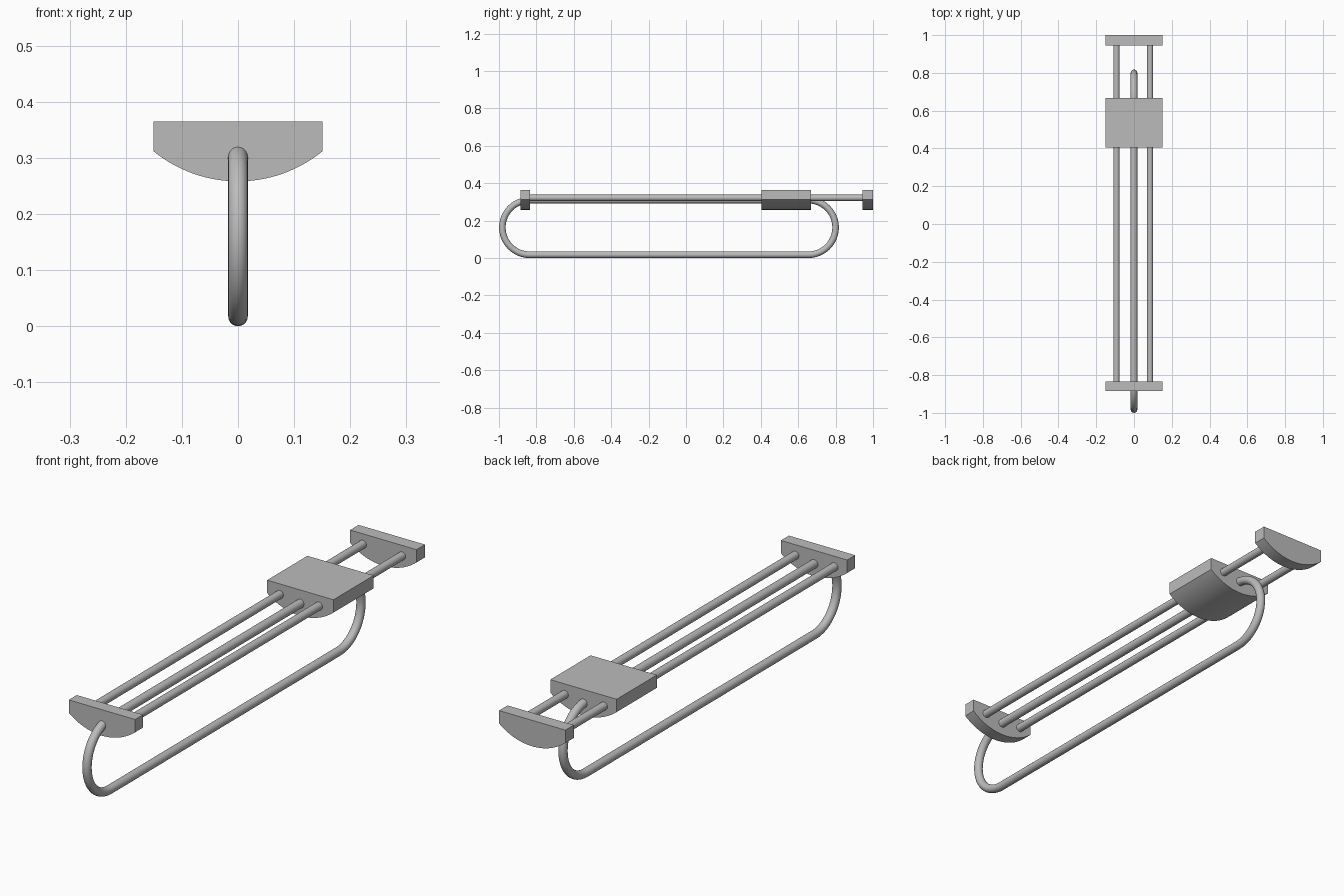
import bpy, bmesh, math
from mathutils import Vector

cube = bpy.data.objects.get("Cube")
if cube:
    bpy.data.objects.remove(cube, do_unlink=True)

steel = bpy.data.materials.new("grey_steel")
steel.use_nodes = True
steel.diffuse_color = (0.5, 0.5, 0.5, 1)
steel.node_tree.nodes["Principled BSDF"].inputs["Base Color"].default_value = (0.5, 0.5, 0.5, 1)


def finish(name, bm):
    bmesh.ops.recalc_face_normals(bm, faces=bm.faces)
    mesh = bpy.data.meshes.new(name)
    bm.to_mesh(mesh)
    bm.free()
    mesh.materials.append(steel)
    obj = bpy.data.objects.new(name, mesh)
    bpy.context.collection.objects.link(obj)
    bpy.ops.object.select_all(action="DESELECT")
    obj.select_set(True)
    bpy.context.view_layer.objects.active = obj
    bpy.ops.object.shade_smooth_by_angle(angle=math.radians(35))
    return obj


# Flat-topped, round-bottomed block extruded along y
HALF, TOP, SHOULDER, BOTTOM = 0.151, 0.365, 0.312, 0.258


def block(name, y0, y1):
    sag = SHOULDER - BOTTOM
    radius = (HALF ** 2 + sag ** 2) / (2 * sag)
    sweep = math.asin(HALF / radius)
    steps = 28
    outline = [(-HALF, TOP)]
    for i in range(steps + 1):
        a = sweep * (2 * i / steps - 1)
        outline.append((radius * math.sin(a), BOTTOM + radius * (1 - math.cos(a))))
    outline.append((HALF, TOP))
    bm = bmesh.new()
    face = bm.faces.new([bm.verts.new((x, y0, z)) for x, z in outline])
    ext = bmesh.ops.extrude_face_region(bm, geom=[face])
    verts = [v for v in ext["geom"] if isinstance(v, bmesh.types.BMVert)]
    bmesh.ops.translate(bm, verts=verts, vec=(0, y1 - y0, 0))
    return finish(name, bm)


# Round tube swept along a path lying in a plane of constant x
def tube(name, path, radius, closed=False, sides=20):
    bm = bmesh.new()
    rings = []
    count = len(path)
    for i, p in enumerate(path):
        before = path[i - 1] if closed or i else p
        after = path[(i + 1) % count] if closed or i < count - 1 else p
        tangent = (after - before).normalized()
        side = Vector((1, 0, 0))
        up = tangent.cross(side)
        rings.append([bm.verts.new(p + radius * (math.cos(t) * side + math.sin(t) * up))
                      for t in (math.tau * k / sides for k in range(sides))])
    for i in range(count if closed else count - 1):
        a, b = rings[i], rings[(i + 1) % count]
        for k in range(sides):
            n = (k + 1) % sides
            bm.faces.new((a[k], a[n], b[n], b[k]))
    if not closed:
        bm.faces.new(rings[0])
        bm.faces.new(rings[-1])
    return finish(name, bm)


block("front_end_plate", -0.885, -0.833)
block("slider_block", 0.405, 0.667)
block("rear_end_plate", 0.945, 1.0)

# Twin guide rods
for label, x in (("left", 0.085), ("right", -0.093)):
    tube(label + "_guide_rod", [Vector((x, y, 0.322)) for y in (-0.86, 0.97)], 0.0165)

# Stadium-shaped loop: central rod on top, return bar below
R = 0.0175
BEND = 0.146
loop = []
for centre, start in ((0.654, math.pi / 2), (-0.836, -math.pi / 2)):
    for i in range(25):
        a = start - math.pi * i / 24
        loop.append(Vector((0, centre + BEND * math.cos(a), R + BEND + BEND * math.sin(a))))
tube("handle_loop", loop, R, closed=True)
